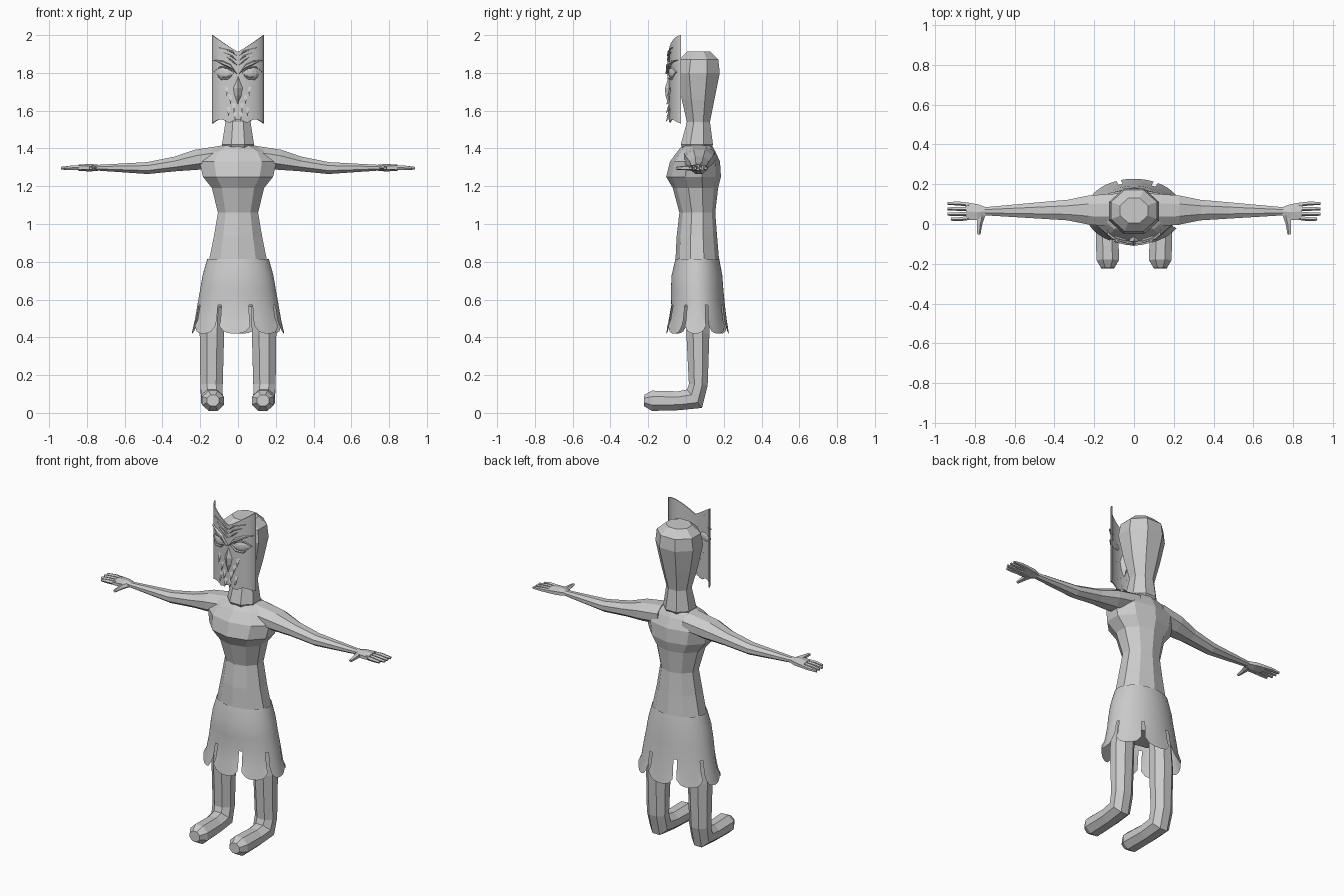
import bpy, bmesh, math
from mathutils import Vector

if "Cube" in bpy.data.objects:
    bpy.data.objects.remove(bpy.data.objects["Cube"])

grey = bpy.data.materials.new("plain grey")
grey.diffuse_color = (0.6, 0.6, 0.6, 1)
grey.use_nodes = True
grey.node_tree.nodes["Principled BSDF"].inputs["Base Color"].default_value = grey.diffuse_color


def finish(name, bm, mirror=False, normals=True):
    if normals:
        bmesh.ops.recalc_face_normals(bm, faces=bm.faces)
    me = bpy.data.meshes.new(name)
    bm.to_mesh(me)
    bm.free()
    me.materials.append(grey)
    ob = bpy.data.objects.new(name, me)
    bpy.context.collection.objects.link(ob)
    if mirror:
        m = ob.modifiers.new("mirror", 'MIRROR')
        m.use_mirror_merge = False
    return ob


def loft(bm, rings):
    """Skin a list of point rings and cap both ends."""
    vs = [[bm.verts.new(p) for p in r] for r in rings]
    n = len(vs[0])
    for a, b in zip(vs, vs[1:]):
        for i in range(n):
            j = (i + 1) % n
            bm.faces.new((a[i], a[j], b[j], b[i]))
    bm.faces.new(vs[0])
    bm.faces.new(vs[-1])


def oval(z, hx, y0, y1, n, turn=0.0):
    """Horizontal ring given half width, front y and back y."""
    c, h = (y0 + y1) / 2, (y1 - y0) / 2
    return [Vector((hx * math.sin(a), c - h * math.cos(a), z))
            for a in (2 * math.pi * (i + turn) / n for i in range(n))]


def tube(bm, pts, n, side):
    """Skin along points (x, y, z, width, height); side is the width axis."""
    side, rings = Vector(side), []
    ps = [Vector(p[:3]) for p in pts]
    for k, p in enumerate(pts):
        t = (ps[min(k + 1, len(ps) - 1)] - ps[max(k - 1, 0)]).normalized()
        up = t.cross(side).normalized()
        rings.append([ps[k] + side * p[3] * math.cos(a) + up * p[4] * math.sin(a)
                      for a in (2 * math.pi * (i + 0.5) / n for i in range(n))])
    loft(bm, rings)


# torso
bm = bmesh.new()
loft(bm, [oval(z, w, a, b, 10) for z, w, a, b in (
    (0.56, 0.15, -0.02, 0.14), (0.66, 0.18, -0.06, 0.18), (0.80, 0.163, -0.056, 0.176),
    (0.93, 0.135, -0.05, 0.165), (1.06, 0.112, -0.035, 0.155), (1.19, 0.145, -0.07, 0.17),
    (1.25, 0.195, -0.105, 0.185), (1.33, 0.215, -0.085, 0.18), (1.385, 0.17, -0.045, 0.155),
    (1.42, 0.08, -0.015, 0.135))])
finish("torso", bm)

# neck and head
bm = bmesh.new()
loft(bm, [oval(z, w, a, b, 8, 0.5) for z, w, a, b in (
    (1.36, 0.06, 0.0, 0.11), (1.42, 0.092, -0.035, 0.15), (1.54, 0.072, 0.0, 0.132),
    (1.66, 0.105, -0.03, 0.158), (1.80, 0.135, -0.06, 0.188), (1.87, 0.125, -0.045, 0.18),
    (1.912, 0.075, 0.0, 0.135))])
finish("head", bm)

# arms
bm = bmesh.new()
tube(bm, [(0.08, 0.07, 1.36, 0.09, 0.06), (0.22, 0.07, 1.34, 0.08, 0.058),
          (0.33, 0.07, 1.318, 0.056, 0.042), (0.48, 0.068, 1.296, 0.044, 0.034),
          (0.75, 0.064, 1.298, 0.022, 0.016)], 8, (0, 1, 0))
finish("arm", bm, True)

# hands: palm, four fingers and a thumb
bm = bmesh.new()
tube(bm, [(0.74, 0.064, 1.298, 0.022, 0.016), (0.785, 0.06, 1.298, 0.045, 0.02),
          (0.845, 0.064, 1.298, 0.052, 0.016)], 6, (0, 1, 0))
for y, tip in ((0.025, 0.92), (0.05, 0.937), (0.077, 0.937), (0.104, 0.937)):
    tube(bm, [(0.83, 0.064 + (y - 0.064) * 0.85, 1.298, 0.011, 0.013),
              (0.88, y, 1.298, 0.011, 0.012), (tip, y, 1.295, 0.008, 0.008)], 5, (0, 1, 0))
tube(bm, [(0.768, 0.05, 1.298, 0.024, 0.015), (0.777, 0.0, 1.297, 0.015, 0.013),
          (0.78, -0.052, 1.295, 0.009, 0.008)], 5, (1, 0, 0))
finish("hand", bm, True)

# legs with feet bent forward
bm = bmesh.new()
tube(bm, [(0.125, 0.068, 0.64, 0.06, 0.06), (0.138, 0.063, 0.42, 0.07, 0.066),
          (0.14, 0.065, 0.15, 0.064, 0.054), (0.138, 0.045, 0.075, 0.062, 0.068),
          (0.135, -0.04, 0.064, 0.06, 0.054), (0.132, -0.18, 0.064, 0.062, 0.058),
          (0.132, -0.222, 0.066, 0.035, 0.032)], 8, (1, 0, 0))
finish("leg", bm, True)

# skirt: a flared band that splits into rounded tabs
TABS, COLS = 8, 8
N = TABS * COLS
rows = ((0.815, 0.163, -0.056, 0.176), (0.73, 0.187, -0.076, 0.192),
        (0.65, 0.201, -0.08, 0.198), (0.57, 0.215, -0.078, 0.206),
        (0.49, 0.229, -0.092, 0.216), (0.42, 0.245, -0.105, 0.227))
bm = bmesh.new()
grid = [[bm.verts.new(p) for p in oval(*r, N, 2.75)] for r in rows]
for r in range(len(rows) - 1):
    for i in range(N):
        j = (i + 1) % N
        if r >= 3 and i % COLS == 0:
            continue
        bm.faces.new((grid[r][i], grid[r + 1][i], grid[r + 1][j], grid[r][j]))
for i, v in enumerate(grid[-1]):
    v.co.z += (0.0, 0.04, 0.012, 0.003, 0, 0.0, 0.003, 0.012)[i % COLS]
    if i % COLS == 0:
        v.co.z += 0.04
for v in [v for v in bm.verts if not v.link_faces]:
    bm.verts.remove(v)
ob = finish("skirt", bm)
ob.select_set(True)
bpy.context.view_layer.objects.active = ob
bpy.ops.object.shade_smooth_by_angle(angle=math.radians(12))


# mask: a curved plate with pointed ears and a scalloped lower edge
def mask_y(x):
    return -0.018 - 0.07 * math.sqrt(max(0.0, 1 - (x / 0.136) ** 2))


bm = bmesh.new()
cols = []
M = 24
for i in range(M + 1):
    x = -0.135 * math.cos(math.pi * i / M)
    top = 1.912 + 0.088 * (abs(x) / 0.135) ** 1.1
    low = 1.532 + 0.022 * abs(math.sin(3 * math.pi * (x / 0.27 + 0.5)))
    cols.append([bm.verts.new((x, mask_y(x), low + (top - low) * k / 6)) for k in range(7)])
for a, b in zip(cols, cols[1:]):
    for k in range(6):
        bm.faces.new((a[k], b[k], b[k + 1], a[k + 1]))
ob = finish("mask", bm)
s = ob.modifiers.new("thickness", 'SOLIDIFY')
s.thickness = 0.006
s.offset = 0


def strip(bm, pts, width, rise):
    """Raised ridge following (x, z) points over the mask, pointed at both ends."""
    rows = []
    for k, (x, z) in enumerate(pts):
        w = width * (0.15 if k in (0, len(pts) - 1) else 1)
        y = mask_y(x)
        rows.append([Vector((x, y, z + w)), Vector((x, y - rise, z + w * 0.5)),
                     Vector((x, y - rise, z - w * 0.5)), Vector((x, y, z - w))])
    loft(bm, rows)


# brows, eye rims and forehead feathers
bm = bmesh.new()
strip(bm, [(0.005, 1.795), (0.04, 1.835), (0.08, 1.853), (0.132, 1.868)], 0.012, 0.02)
strip(bm, [(0.02, 1.80), (0.055, 1.828), (0.095, 1.83), (0.128, 1.805)], 0.005, 0.014)
strip(bm, [(0.02, 1.80), (0.05, 1.772), (0.09, 1.768), (0.128, 1.805)], 0.006, 0.014)
for k in range(3):
    z = 1.85 + 0.025 * k
    strip(bm, [(0.004, z - 0.01), (0.03, z + 0.012), (0.06 + 0.02 * k, z + 0.034)], 0.006, 0.012)
finish("brow_and_eye_rims", bm, True)

# eyes bulging slightly from the plate
bm = bmesh.new()
bmesh.ops.create_uvsphere(bm, u_segments=10, v_segments=6, radius=1)
for v in bm.verts:
    x = 0.073 + 0.042 * v.co.x
    v.co = Vector((x, mask_y(x) + 0.012 * v.co.y, 1.80 + 0.026 * v.co.z))
finish("eye", bm, True)

# beak
bm = bmesh.new()
loft(bm, [[Vector((0.03 * s * math.sin(a), -0.085 - d * math.cos(a), z))
           for a in (math.pi / 2 * i for i in range(4))]
          for z, s, d in ((1.785, 0.1, 0.006), (1.72, 1, 0.026), (1.68, 0.75, 0.024),
                          (1.635, 0.1, 0.008))])
finish("beak", bm)

# cheek feathers: short flaps lifting off the lower mask
bm = bmesh.new()
for x, z in ((0.022, 1.62), (0.04, 1.665), (0.06, 1.71), (0.015, 1.575), (0.05, 1.60)):
    y = mask_y(x)
    tri = [(x - 0.012, y, z + 0.03), (x + 0.012, mask_y(x + 0.012), z + 0.03),
           (x, y - 0.02, z - 0.035)]
    f = [bm.verts.new(p) for p in tri]
    g = bm.verts.new((x, y + 0.004, z - 0.01))
    bm.faces.new(f)
    for i in range(3):
        bm.faces.new((f[i], g, f[(i + 1) % 3]))
finish("cheek_feathers", bm, True)
